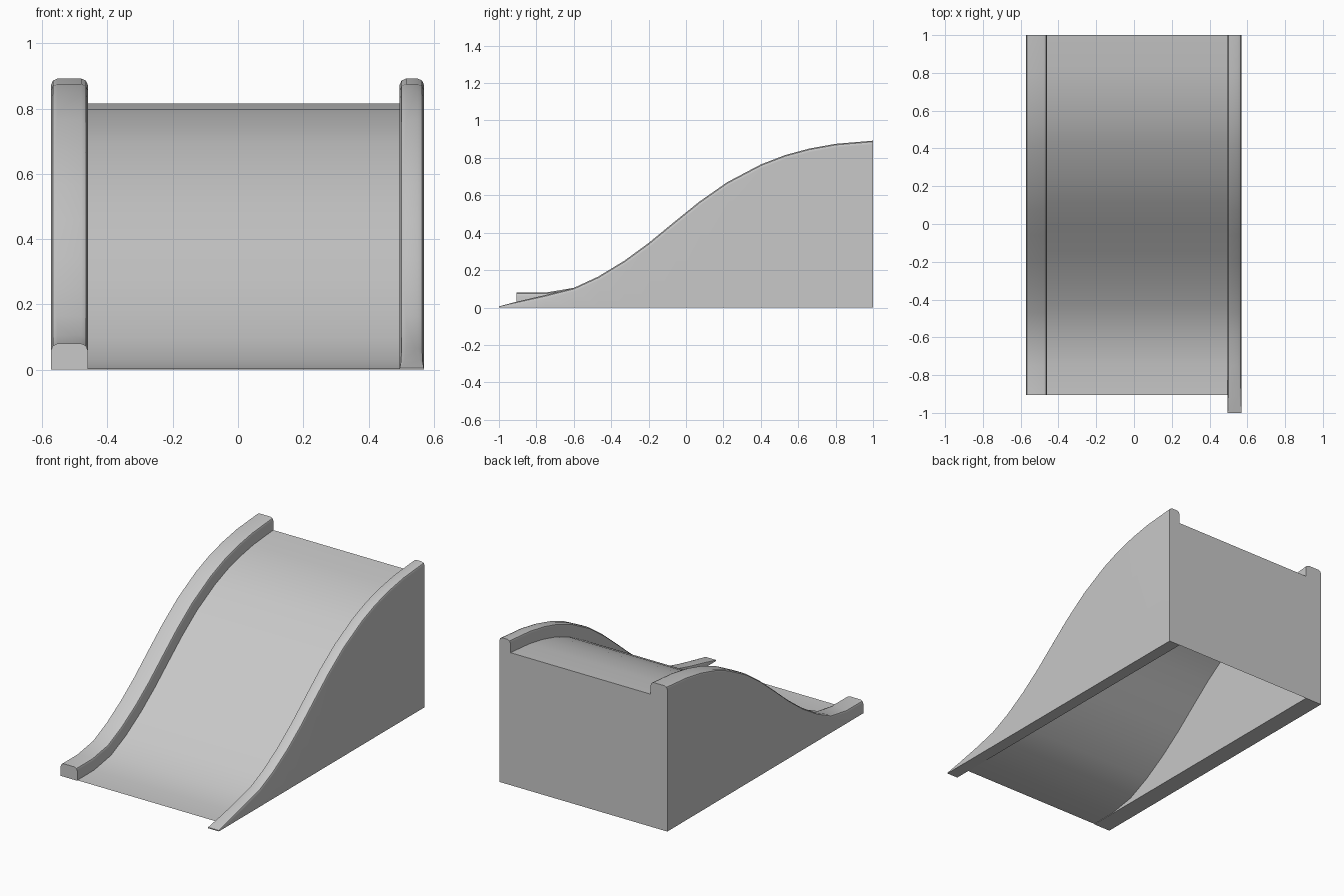
import bpy, bmesh, math
from mathutils import Vector

cube = bpy.data.objects.get("Cube")
if cube:
    bpy.data.objects.remove(cube, do_unlink=True)

# One plain grey for everything
grey = bpy.data.materials.new("plain_grey")
grey.use_nodes = True
COLOUR = (0.58, 0.58, 0.58, 1)
grey.diffuse_color = COLOUR
grey.node_tree.nodes["Principled BSDF"].inputs["Base Color"].default_value = COLOUR

# Rail tops as (y, z): a shared slope and two different lower ends
SLOPE = [(-0.6, 0.105), (-0.47, 0.165), (-0.33, 0.25), (-0.2, 0.345), (-0.06, 0.46),
         (0.07, 0.565), (0.22, 0.67), (0.4, 0.765), (0.53, 0.815), (0.66, 0.85),
         (0.8, 0.875), (1.0, 0.892)]
BLUNT = [(-0.905, 0.08), (-0.75, 0.08)] + SLOPE
TAPERED = [(-1.0, 0.006), (-0.91, 0.03), (-0.75, 0.067)] + SLOPE
INNER_RIGHT, INNER_LEFT = -0.46, 0.495


def make_object(name, bm):
    mesh = bpy.data.meshes.new(name)
    bm.to_mesh(mesh)
    bm.free()
    mesh.materials.append(grey)
    obj = bpy.data.objects.new(name, mesh)
    bpy.context.collection.objects.link(obj)
    bpy.ops.object.select_all(action="DESELECT")
    obj.select_set(True)
    bpy.context.view_layer.objects.active = obj
    bpy.ops.object.shade_smooth_by_angle(angle=math.radians(35))
    normals = obj.modifiers.new("weighted_normals", "WEIGHTED_NORMAL")
    normals.keep_sharp = True
    return obj


def drop(path, i, depth):
    """Point at a depth below the path, square to it; the ends stay upright."""
    y, z = path[i]
    if i in (0, len(path) - 1):
        return y, z - depth
    a, b = Vector(path[i - 1]), Vector(path[i + 1])
    t = (b - a).normalized()
    return y + t.y * depth, z - t.x * depth


def make_rail(name, path, x0, x1):
    """Solid side wall with a rounded top, swept along the path."""
    bm = bmesh.new()
    rings = []
    for i, (y, z) in enumerate(path):
        c = min(0.02, z * 0.5)
        side = [(0, c), (0.3 * c, 0.3 * c), (c, 0)]
        pts = [(x0, y, 0)]
        pts += [(x0 + dx, *drop(path, i, d)) for dx, d in side]
        pts += [(x1 - dx, *drop(path, i, d)) for dx, d in reversed(side)]
        pts.append((x1, y, 0))
        rings.append([bm.verts.new(p) for p in pts])
    for a, b in zip(rings, rings[1:]):
        for k in range(len(a)):
            n = (k + 1) % len(a)
            bm.faces.new((a[k], a[n], b[n], b[k]))
    bm.faces.new(rings[0])
    bm.faces.new(rings[-1])
    bmesh.ops.recalc_face_normals(bm, faces=bm.faces)
    return make_object(name, bm)


make_rail("right_rail", BLUNT, -0.573, INNER_RIGHT)
make_rail("left_rail", TAPERED, INNER_LEFT, 0.57)

# Sliding surface, a thin sheet between the rails
bm = bmesh.new()
rows = []
for i in range(len(BLUNT)):
    y, z = drop(BLUNT, i, 0.077)
    rows.append([bm.verts.new((x, y, max(z, 0.003))) for x in (INNER_RIGHT, INNER_LEFT)])
for a, b in zip(rows, rows[1:]):
    bm.faces.new((a[0], a[1], b[1], b[0]))
make_object("ramp_surface", bm)

# Upright back panel, open underneath
bm = bmesh.new()
top = BLUNT[-1][1] - 0.077
bm.faces.new([bm.verts.new((x, 1, z)) for x, z in
              ((INNER_LEFT, 0), (INNER_RIGHT, 0), (INNER_RIGHT, top), (INNER_LEFT, top))])
make_object("back_panel", bm)
